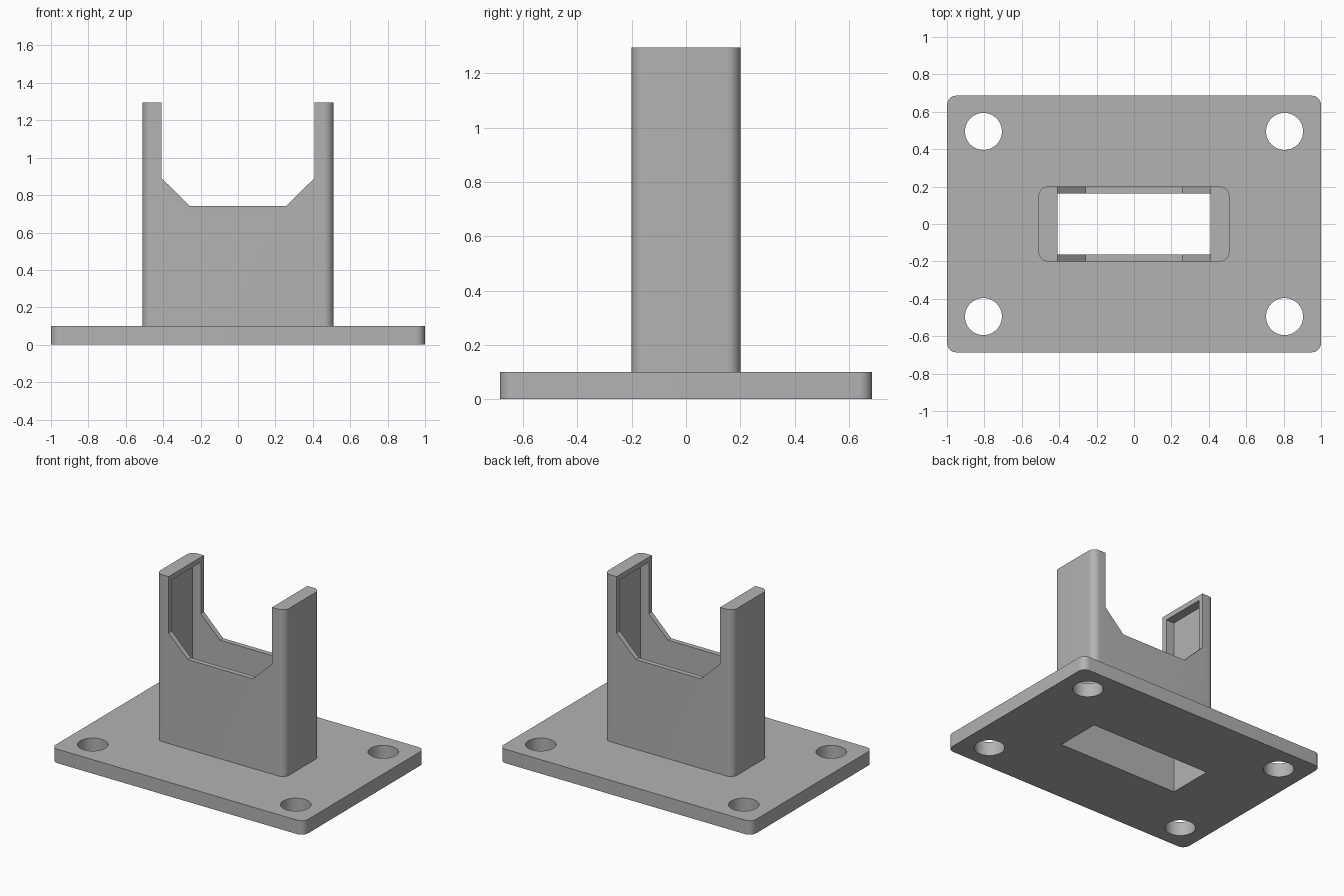
import bpy
import bmesh
from math import cos, sin, pi, radians
from mathutils import Matrix, Vector

cube = bpy.data.objects.get("Cube")
if cube:
    bpy.data.objects.remove(cube, do_unlink=True)

grey = bpy.data.materials.new("plain grey")
grey.use_nodes = True
colour = (0.45, 0.45, 0.45, 1)
grey.diffuse_color = colour
grey.node_tree.nodes["Principled BSDF"].inputs["Base Color"].default_value = colour


def prism(name, points, low, high, matrix=None):
    """Extrude a flat outline from low to high along z, then place it."""
    bm = bmesh.new()
    face = bm.faces.new([bm.verts.new((x, y, low)) for x, y in points])
    top = bmesh.ops.extrude_face_region(bm, geom=[face])["geom"]
    verts = [v for v in top if isinstance(v, bmesh.types.BMVert)]
    bmesh.ops.translate(bm, verts=verts, vec=Vector((0, 0, high - low)))
    if matrix:
        bm.transform(matrix)
    bmesh.ops.recalc_face_normals(bm, faces=bm.faces)
    mesh = bpy.data.meshes.new(name)
    bm.to_mesh(mesh)
    bm.free()
    mesh.materials.append(grey)
    obj = bpy.data.objects.new(name, mesh)
    bpy.context.collection.objects.link(obj)
    return obj


def arc(x, y, radius, start, sweep, steps):
    return [(x + radius * cos(start + sweep * i / steps),
             y + radius * sin(start + sweep * i / steps)) for i in range(steps + 1)]


def rounded_rect(hx, hy, radius, steps=8):
    corners = [(1, 1), (-1, 1), (-1, -1), (1, -1)]
    return [p for k, (sx, sy) in enumerate(corners)
            for p in arc(sx * (hx - radius), sy * (hy - radius), radius,
                         k * pi / 2, pi / 2, steps)]


def rect(hx, hy):
    return [(hx, hy), (-hx, hy), (-hx, -hy), (hx, -hy)]


def cut(obj, cutters):
    """Subtract each cutter, then remove it."""
    bpy.ops.object.select_all(action="DESELECT")
    bpy.context.view_layer.objects.active = obj
    obj.select_set(True)
    for cutter in cutters:
        cutter.hide_render = True
        mod = obj.modifiers.new("cut", "BOOLEAN")
        mod.operation = "DIFFERENCE"
        mod.solver = "EXACT"
        mod.object = cutter
        bpy.ops.object.modifier_apply(modifier=mod.name)
        bpy.data.objects.remove(cutter, do_unlink=True)
    bpy.ops.object.shade_smooth_by_angle(angle=radians(30))


base_top, tower_top, wall = 0.1, 1.295, 0.036
tower_x, tower_y = 0.51, 0.2
cavity = rect(tower_x - wall, tower_y - wall)

# Base plate with four screw holes and the tower opening
base = prism("base_plate", rounded_rect(1, 0.686, 0.05), 0, base_top)
holes = [prism("hole_cutter", arc(sx * 0.805, sy * 0.495, 0.099, 0, 2 * pi * 47 / 48, 47),
               -0.1, 0.2) for sx in (-1, 1) for sy in (-1, 1)]
cut(base, holes + [prism("opening_cutter", cavity, -0.1, 0.2)])

# Hollow tower, closed above the arms and notched from front to back
tower = prism("hollow_tower", rounded_rect(tower_x, tower_y, 0.05), base_top, tower_top)
half_notch = [(0.41, 1.5), (0.41, 0.892), (0.258, 0.742)]
notch = half_notch + [(-x, z) for x, z in reversed(half_notch)]
cut(tower, [prism("cavity_cutter", cavity, -0.1, tower_top - wall),
            prism("notch_cutter", notch, -0.5, 0.5, Matrix.Rotation(pi / 2, 4, "X"))])
